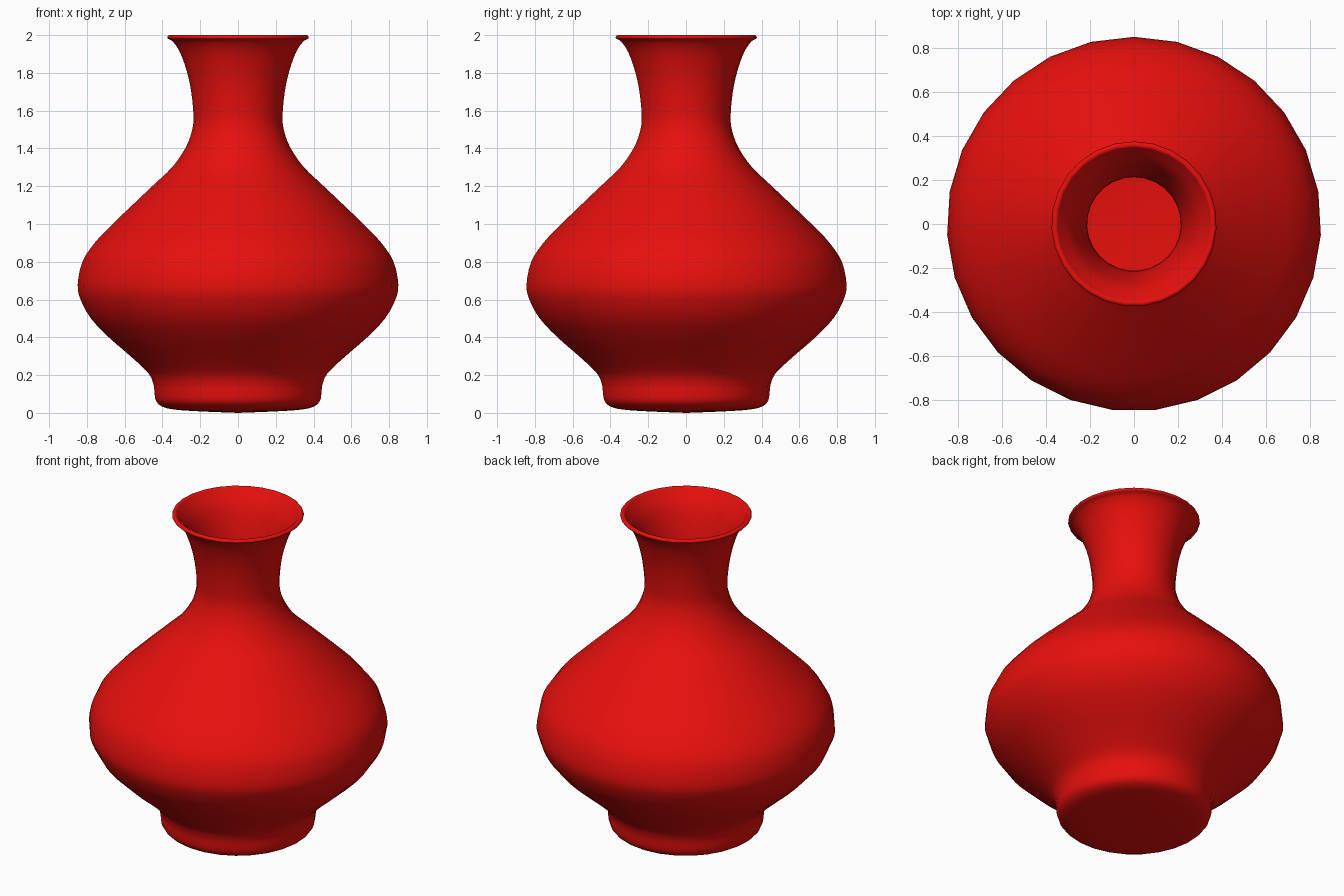
import bpy, bmesh, math
from mathutils import Vector

if "Cube" in bpy.data.objects:
    bpy.data.objects.remove(bpy.data.objects["Cube"])

SIDES = 27

# Profile (radius, height): base centre -> outer wall -> lip -> inner wall -> inner floor
outer = [(0, 0), (0.2, 0.008), (0.34, 0.018), (0.405, 0.035), (0.435, 0.065),
         (0.443, 0.11), (0.448, 0.15), (0.475, 0.21), (0.57, 0.3), (0.685, 0.4),
         (0.78, 0.5), (0.835, 0.6), (0.85, 0.68), (0.825, 0.8), (0.76, 0.9),
         (0.665, 1.0), (0.455, 1.2), (0.35, 1.3), (0.28, 1.4), (0.245, 1.49),
         (0.236, 1.57), (0.248, 1.7), (0.272, 1.81), (0.308, 1.91), (0.345, 1.965)]
lip = [(0.37, 1.98), (0.375, 1.99), (0.365, 2.0), (0.353, 1.998)]
inner = [(0.342, 1.985), (0.288, 1.91), (0.252, 1.81), (0.226, 1.7), (0.213, 1.57),
         (0.222, 1.49), (0.257, 1.39), (0.33, 1.285), (0.54, 1.085), (0.735, 0.89),
         (0.805, 0.79), (0.827, 0.68), (0.765, 0.52), (0.555, 0.32), (0.45, 0.22),
         (0.42, 0.12), (0.38, 0.05), (0.2, 0.03), (0, 0.025)]


def smooth_curve(points, steps):
    """Catmull-Rom curve through the points."""
    p = [Vector(q) for q in [points[0]] + points + [points[-1]]]
    out = []
    for a, b, c, d in zip(p, p[1:], p[2:], p[3:]):
        for i in range(steps):
            t = i / steps
            out.append(0.5 * (2 * b + (c - a) * t + (2 * a - 5 * b + 4 * c - d) * t ** 2
                              + (3 * b - a - 3 * c + d) * t ** 3))
    return out + [p[-1]]


# Revolve the profile, starting with a vertex on +y
bm = bmesh.new()
verts = [bm.verts.new((0, max(r, 0), min(max(z, 0), 2))) for r, z in smooth_curve(outer + lip + inner, 3)]
edges = [bm.edges.new(pair) for pair in zip(verts, verts[1:])]
bmesh.ops.spin(bm, geom=verts + edges, cent=(0, 0, 0), axis=(0, 0, 1),
               angle=math.tau, steps=SIDES)
bmesh.ops.remove_doubles(bm, verts=bm.verts[:], dist=0.0005)
bmesh.ops.recalc_face_normals(bm, faces=bm.faces[:])
for f in bm.faces:
    f.smooth = True

mesh = bpy.data.meshes.new("vase")
bm.to_mesh(mesh)
bm.free()
vase = bpy.data.objects.new("vase", mesh)
bpy.context.collection.objects.link(vase)

# Red glaze
red = bpy.data.materials.new("red_glaze")
red.diffuse_color = (0.8, 0.005, 0.004, 1)
red.use_nodes = True
red.node_tree.nodes["Principled BSDF"].inputs["Base Color"].default_value = red.diffuse_color
mesh.materials.append(red)
